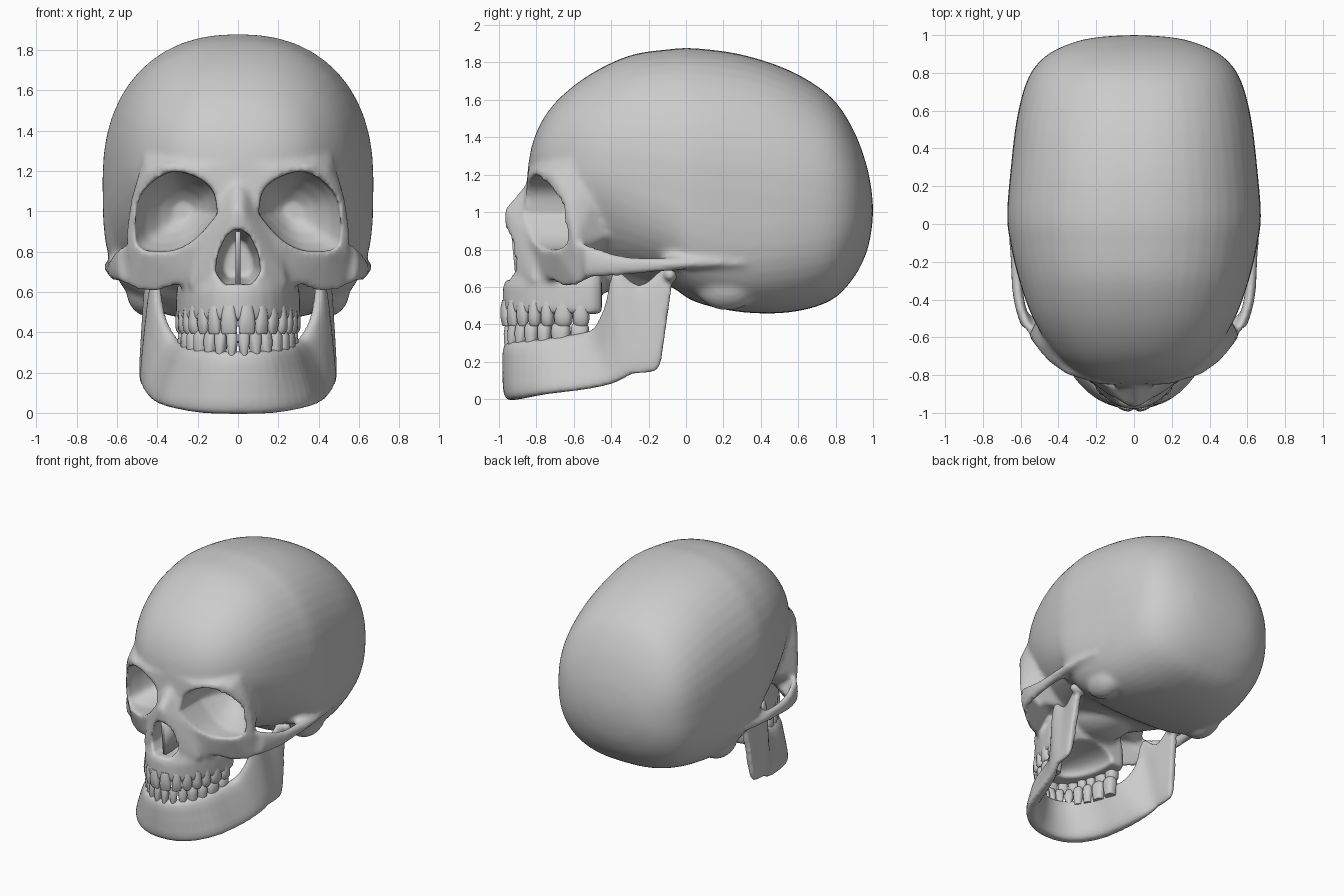
import bpy, bmesh, math
from mathutils import Matrix, Vector

if "Cube" in bpy.data.objects:
    bpy.data.objects.remove(bpy.data.objects["Cube"])


def spow(v, e):
    return math.copysign(abs(v) ** e, v)


def catmull(rows, n=4):
    """Smoothly resample a list of number rows."""
    out = []
    for i in range(len(rows) - 1):
        p = [rows[max(0, min(len(rows) - 1, i + k))] for k in (-1, 0, 1, 2)]
        for j in range(n):
            t = j / n
            out.append([b + 0.5 * t * (c - a + t * (2*a - 5*b + 4*c - d + t * (3*(b - c) + d - a)))
                        for a, b, c, d in zip(*p)])
    return out + [list(rows[-1])]


def loft(bm, rings):
    vs = [[bm.verts.new(p) for p in r] for r in rings]
    n = len(vs[0])
    for a, b in zip(vs, vs[1:]):
        for k in range(n):
            bm.faces.new((a[k], a[(k + 1) % n], b[(k + 1) % n], b[k]))
    bm.faces.new(vs[0][::-1])
    bm.faces.new(vs[-1])


def hull(bm, pts, sym=False):
    t = bmesh.new()
    for x, y, z in pts:
        t.verts.new((x, y, z))
        if sym and x:
            t.verts.new((-x, y, z))
    bmesh.ops.convex_hull(t, input=t.verts[:])
    bmesh.ops.delete(t, geom=[v for v in t.verts if not v.link_faces], context='VERTS')
    me = bpy.data.meshes.new("tmp")
    t.to_mesh(me)
    t.free()
    bm.from_mesh(me)
    bpy.data.meshes.remove(me)


def ball(bm, c, r):
    bmesh.ops.create_uvsphere(bm, u_segments=32, v_segments=16, radius=1,
                              matrix=Matrix.Translation(c) @ Matrix.Diagonal((*r, 1)))


def mirror(bm):
    d = bmesh.ops.duplicate(bm, geom=bm.verts[:] + bm.edges[:] + bm.faces[:])
    for v in d["geom"]:
        if isinstance(v, bmesh.types.BMVert):
            v.co.x *= -1


def finish(bm, name):
    bmesh.ops.recalc_face_normals(bm, faces=bm.faces[:])
    for f in bm.faces:
        f.smooth = True
    me = bpy.data.meshes.new(name)
    bm.to_mesh(me)
    bm.free()
    o = bpy.data.objects.new(name, me)
    bpy.context.collection.objects.link(o)
    return o


def mod(o, kind, **kw):
    m = o.modifiers.new(kind.lower(), kind)
    for k, v in kw.items():
        setattr(m, k, v)


def fuse(o, size, iters):
    mod(o, 'REMESH', mode='VOXEL', voxel_size=size, use_smooth_shade=True)
    mod(o, 'SMOOTH', factor=0.5, iterations=iters)


def bake(o):
    bpy.context.view_layer.update()
    dg = bpy.context.evaluated_depsgraph_get()
    me = bpy.data.meshes.new_from_object(o.evaluated_get(dg))
    o.modifiers.clear()
    o.data = me


# ---- paired skull parts (built on +x, then mirrored)
bm = bmesh.new()
# cheekbone
hull(bm, [(.3, -.78, .8), (.45, -.70, .8), (.55, -.6, .85), (.585, -.52, .79), (.6, -.46, .68),
          (.52, -.57, .6), (.42, -.64, .585), (.29, -.74, .63), (.3, -.58, .76), (.2, -.825, .82), (.2, -.8, .66)])
# cheek arch running back to the ear: x, y, z, half width, half height
arch = [(.56, -.55, .74, .035, .1), (.595, -.46, .728, .03, .08), (.615, -.36, .715, .03, .06),
        (.624, -.22, .715, .03, .045), (.625, -.06, .722, .04, .036), (.622, .1, .728, .04, .028),
        (.61, .32, .725, .02, .01)]
loft(bm, [[(x + rx * math.cos(k * math.pi / 6), y, z + rz * math.sin(k * math.pi / 6)) for k in range(12)]
          for x, y, z, rx, rz in catmull(arch)])
# jaw socket and bump behind the ear
ball(bm, (.5, -.02, .75), (.13, .12, .06))
ball(bm, (.44, .22, .61), (.115, .17, .135))
mirror(bm)

# ---- cranium: y, top, bottom, half width, widest height, lower roundness
stations = [(1.0, 1.03, .99, .02, 1.01, 2), (.99, 1.13, .89, .185, 1.01, 2.1), (.96, 1.27, .77, .325, 1.01, 2.2),
            (.89, 1.45, .64, .467, 1.03, 2.4), (.77, 1.62, .525, .562, 1.05, 2.7), (.56, 1.755, .465, .62, 1.08, 3),
            (.3, 1.842, .465, .652, 1.12, 3.5), (.05, 1.876, .52, .672, 1.15, 3.5), (-.1, 1.87, .61, .655, 1.17, 2.9),
            (-.3, 1.838, .64, .608, 1.2, 2.3), (-.5, 1.745, .66, .535, 1.22, 1.8), (-.66, 1.625, .72, .435, 1.22, 1.9),
            (-.76, 1.505, .85, .33, 1.22, 2), (-.82, 1.37, 1.0, .2, 1.21, 2), (-.845, 1.24, 1.15, .04, 1.2, 2)]
rings = []
for y, zt, zb, w, zc, nl in catmull(stations):
    ring = []
    for k in range(48):
        c, s = math.cos(k * math.pi / 24), math.sin(k * math.pi / 24)
        e = 2 / (2.27 if s >= 0 else nl)
        ring.append((w * spow(c, e), y, zc + (zt - zc if s >= 0 else zc - zb) * spow(s, e)))
    rings.append(ring)
loft(bm, rings)

# ---- brow and eye region
hull(bm, [(0, -.845, 1.24), (.2, -.845, 1.22), (.36, -.795, 1.235), (.465, -.62, 1.28), (.45, -.73, 1.2),
          (.505, -.665, 1.12), (.535, -.61, 1.04), (.56, -.595, .86), (.54, -.6, .78), (.33, -.76, .78),
          (.2, -.83, .8), (.1, -.86, 1.0), (.1, -.86, .85), (.47, -.42, 1.2), (.465, -.42, .87), (.25, -.4, .72)], True)
# nose bridge and upper jaw front
hull(bm, [(0, -.85, 1.16), (.05, -.83, 1.14), (.02, -.97, 1.01), (.05, -.945, .97), (.03, -.95, .9),
          (.11, -.89, .9), (.135, -.905, .7), (.02, -.945, .62), (.2, -.82, .85), (.25, -.82, .63),
          (.15, -.6, 1.1), (.25, -.5, .63)], True)
# tooth-bearing ridge of the upper jaw
ridge = []
for z, s in ((.455, .985), (.49, 1), (.6, .995), (.65, .95), (.76, .86)):
    ridge += [(.31 * s * math.sin(i * math.pi / 16), -.5 - .483 * s * math.cos(i * math.pi / 16), z) for i in range(9)]
    ridge.append((.28 * s, -.45, z))
hull(bm, ridge, True)
# skull base behind the palate
ball(bm, (0, -.36, .7), (.22, .24, .13))
skull = finish(bm, "skull")
fuse(skull, .015, 6)

# ---- cutter: eye sockets, nose opening, palate
cut = bmesh.new()
eye = [(.10, .985), (.12, 1.10), (.2, 1.17), (.33, 1.2), (.45, 1.13), (.505, 1.03), (.515, .87),
       (.475, .805), (.33, .8), (.21, .86)]
eye = catmull(eye + eye[:1], 3)[:-1]
loft(cut, [[(.26 + (x - .26) * s, y, 1.0 + (z - 1.0) * s) for x, z in eye]
           for y, s in ((-1.1, 1), (-.62, .97), (-.53, .78), (-.45, .52), (-.4, .25))])
mirror(cut)
nose = [(0, .915), (.055, .885), (.1, .79), (.112, .70), (.07, .635)]
nose += [(0, .64)] + [(-x, z) for x, z in nose[:0:-1]]
loft(cut, [[(x * s, y, .75 + (z - .75) * s) for x, z in nose] for y, s in ((-1.1, 1), (-.82, 1), (-.62, .7))])
ball(cut, (0, -.52, .47), (.18, .32, .09))
cutter = finish(cut, "opening_cutter")
cutter.hide_render = True
mod(skull, 'BOOLEAN', operation='DIFFERENCE', object=cutter, solver='EXACT')
fuse(skull, .015, 3)
bake(skull)
bpy.data.objects.remove(cutter)

# ---- thin wall inside the nose
bm = bmesh.new()
hull(bm, [(.013, -.935, .9), (.013, -.93, .84), (.013, -.91, .63), (.013, -.6, .9), (.013, -.6, .63)], True)
finish(bm, "nasal_septum")

# ---- lower jaw: top point, bottom point, thickness from chin to hinge
half = [(0, -.935, .305, 0, -.93, -.006, .1), (.14, -.885, .31, .18, -.885, 0, .1),
        (.23, -.745, .325, .32, -.75, .025, .095), (.275, -.59, .35, .39, -.55, .05, .085),
        (.32, -.49, .38, .425, -.42, .075, .075), (.375, -.43, .5, .45, -.35, .1, .06),
        (.405, -.38, .69, .465, -.29, .13, .055), (.42, -.25, .61, .47, -.22, .14, .05),
        (.435, -.12, .70, .472, -.16, .15, .05), (.44, -.065, .69, .47, -.134, .2, .045)]
rows = catmull([(-r[0], r[1], r[2], -r[3], *r[4:]) for r in half[:0:-1]] + half)
bm = bmesh.new()
rings = []
for i, r in enumerate(rows):
    a, b = rows[max(i - 1, 0)], rows[min(i + 1, len(rows) - 1)]
    tx, ty = b[0] + b[3] - a[0] - a[3], b[1] + b[4] - a[1] - a[4]
    nrm = Vector((ty, -tx, 0)).normalized()
    top, bot = Vector(r[:3]), Vector(r[3:6])
    rings.append([(top + bot) / 2 + (top - bot) / 2 * spow(math.sin(q), .5) + nrm * r[6] / 2 * spow(math.cos(q), .6)
                  for q in (k * math.pi / 10 for k in range(20))])
loft(bm, rings)
for s in (1, -1):
    ball(bm, (s * .445, -.085, .665), (.07, .04, .04))
jaw = finish(bm, "lower_jaw")
fuse(jaw, .012, 5)
bake(jaw)


# ---- teeth set along an elliptical arch
def teeth(name, a, b, gum, bite, widths, neck):
    bm = bmesh.new()
    t = 0

    def step(t, d):
        for _ in range(10):
            t += d / 10 / math.hypot(a * math.cos(t), b * math.sin(t))
        return t
    for i, w in enumerate(widths):
        t = step(t, w / 2)
        pos = Vector((a * math.sin(t), -.5 - b * math.cos(t), 0))
        tan = Vector((a * math.cos(t), b * math.sin(t), 0)).normalized()
        out = Vector((tan.y, -tan.x, 0))
        front = i < 3
        depth = .07 if front else .09
        nk = neck if front else .75
        tip = .5 if i == 2 else (.85 if front else .7)
        rings = []
        for h, sw, sd in ((0, nk, .8), (.3, (nk + 1) / 2, .95), (.6, 1, 1 if not front else .85),
                          (.85, .97 if i != 2 else .85, .95 if not front else .6), (1, tip, .65 if not front else .35)):
            z = gum + (bite - gum) * h
            shift = .012 * h if front else 0
            rings.append([pos + tan * (w * .495 * sw * spow(math.cos(q), .75))
                          + out * (depth / 2 * sd * spow(math.sin(q), .75) + shift) + Vector((0, 0, z))
                          for q in (k * math.pi / 8 for k in range(16))])
        loft(bm, rings)
        t = step(t, w / 2)
    mirror(bm)
    return finish(bm, name)


sets = [teeth("upper_teeth", .268, .459, .53, .392, (.085, .07, .075, .072, .072, .1, .09), .75),
        teeth("lower_teeth", .258, .44, .265, .408, (.056, .06, .068, .075, .075, .105, .1), .5)]
for o in sets:
    bpy.ops.object.select_all(action='DESELECT')
    o.select_set(True)
    bpy.context.view_layer.objects.active = o
    bpy.ops.object.shade_smooth_by_angle(angle=math.radians(50))
